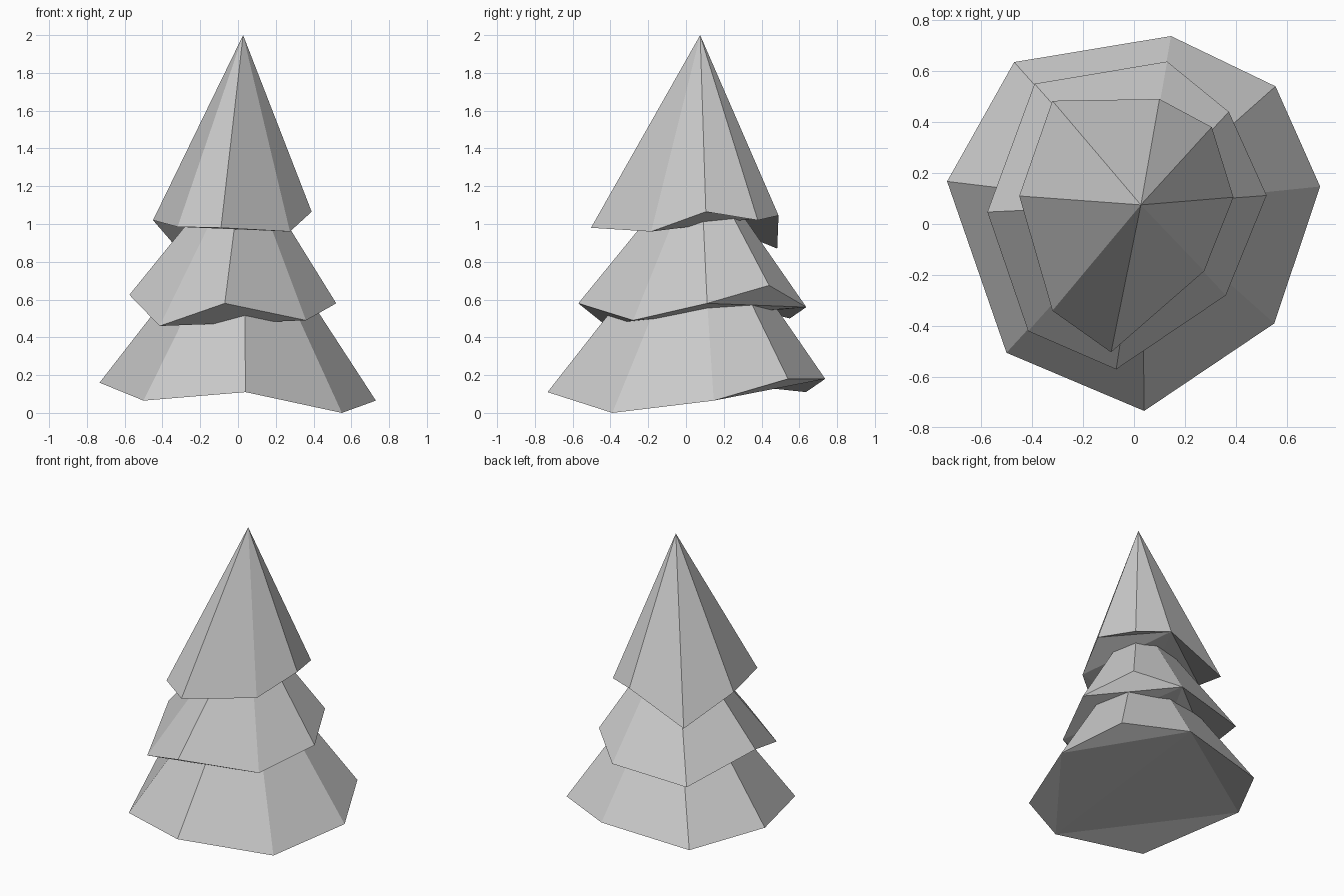
import bpy, bmesh


def make_tier(name, rim, apex, underside):
    """Irregular eight-sided cone; the uneven underside is folded along the listed triangles."""
    bm = bmesh.new()
    ring = [bm.verts.new(p) for p in rim]
    tip = bm.verts.new(apex)
    for i in range(len(ring)):
        bm.faces.new((ring[(i + 1) % len(ring)], ring[i], tip))
    for tri in underside.split():
        bm.faces.new([ring["ABCDEFGH".index(c)] for c in tri])
    bm.normal_update()
    mesh = bpy.data.meshes.new(name)
    bm.to_mesh(mesh)
    bm.free()
    obj = bpy.data.objects.new(name, mesh)
    bpy.context.collection.objects.link(obj)
    return obj


UPPER_FOLDS = "BCD EFG HAB BDE BEG BGH"

# Wide bottom skirt of branches
make_tier("bottom_branches",
          [(-0.47, 0.635, 0.11), (0.145, 0.737, 0.18), (0.555, 0.54, 0.18), (0.73, 0.147, 0.065),
           (0.55, -0.39, 0.0), (0.04, -0.733, 0.11), (-0.50, -0.505, 0.065), (-0.733, 0.167, 0.16)],
          (0.03, 0.075, 1.14), "BCD DEF FGH HAB BDF BFH")

# Middle skirt
make_tier("middle_branches",
          [(-0.39, 0.55, 0.50), (0.13, 0.637, 0.56), (0.372, 0.44, 0.675), (0.52, 0.112, 0.58),
           (0.36, -0.28, 0.49), (-0.07, -0.57, 0.58), (-0.415, -0.42, 0.46), (-0.575, 0.047, 0.625)],
          (0.03, 0.075, 1.37), UPPER_FOLDS)

# Pointed top
make_tier("top_branches",
          [(-0.32, 0.483, 0.87), (0.10, 0.49, 1.045), (0.305, 0.38, 1.02), (0.39, 0.105, 1.065),
           (0.275, -0.185, 0.96), (-0.09, -0.503, 0.98), (-0.32, -0.34, 0.985), (-0.45, 0.11, 1.02)],
          (0.027, 0.075, 2.0), UPPER_FOLDS)
